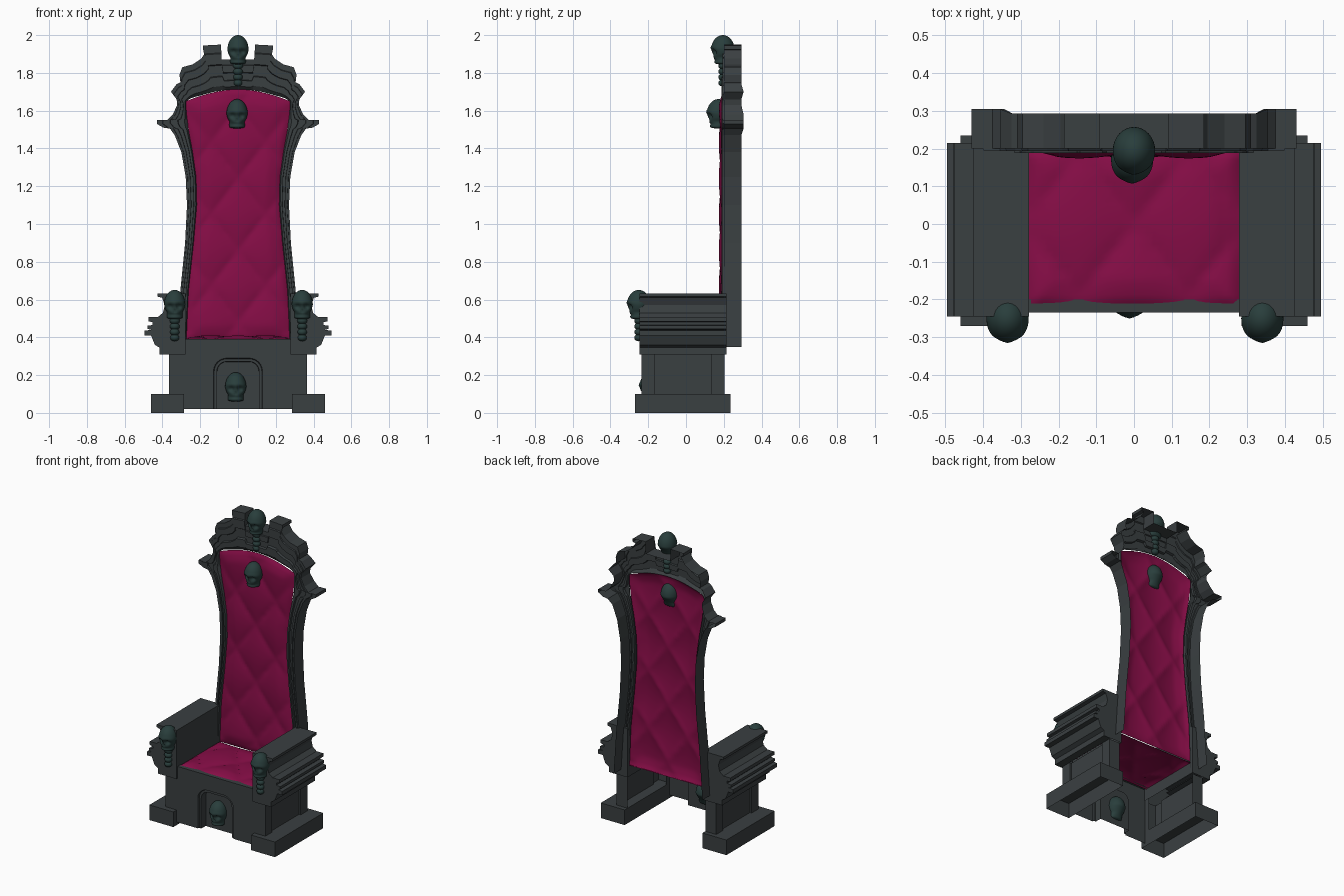
import bpy, bmesh, math
from mathutils import Matrix

if "Cube" in bpy.data.objects:
    bpy.data.objects.remove(bpy.data.objects["Cube"])


def material(name, rgb):
    m = bpy.data.materials.new(name)
    m.diffuse_color = (*rgb, 1)
    m.use_nodes = True
    m.node_tree.nodes["Principled BSDF"].inputs["Base Color"].default_value = m.diffuse_color
    return m


STONE = material("dark_stone", (0.042, 0.050, 0.053))
VELVET = material("crimson_velvet", (0.24, 0.004, 0.062))
BONE = material("dark_bone", (0.022, 0.048, 0.045))


def finish(name, bm, mat, smooth=False):
    bmesh.ops.recalc_face_normals(bm, faces=bm.faces)
    me = bpy.data.meshes.new(name)
    bm.to_mesh(me)
    bm.free()
    me.materials.append(mat)
    for p in me.polygons:
        p.use_smooth = smooth
    ob = bpy.data.objects.new(name, me)
    bpy.context.collection.objects.link(ob)
    return ob


def loft(name, rings, mat, smooth=False, cap_first=False, cap_last=False):
    """Quad strips between successive rows of points."""
    bm = bmesh.new()
    rows = [[bm.verts.new(p) for p in r] for r in rings]
    for a, b in zip(rows, rows[1:]):
        for i in range(len(a) - 1):
            bm.faces.new((a[i], a[i + 1], b[i + 1], b[i]))
    if cap_first:
        bm.faces.new(rows[0])
    if cap_last:
        bm.faces.new(rows[-1])
    bmesh.ops.remove_doubles(bm, verts=bm.verts, dist=1e-5)
    return finish(name, bm, mat, smooth)


# Back frame: outer x, outer z, inner x, inner z, from the foot to the crown
HALF = [(.325, .35, .275, .35), (.305, .65, .262, .65), (.28, .9, .235, .9),
        (.27, 1.1, .218, 1.1), (.277, 1.25, .222, 1.25), (.30, 1.38, .24, 1.38),
        (.335, 1.47, .255, 1.46), (.36, 1.505, .262, 1.50), (.395, 1.51, .264, 1.51),
        (.43, 1.53, .266, 1.535), (.43, 1.55, .268, 1.55), (.375, 1.55, .27, 1.56),
        (.345, 1.58, .272, 1.58), (.322, 1.63, .275, 1.615), (.325, 1.66, .275, 1.63),
        (.355, 1.70, .274, 1.64), (.325, 1.74, .27, 1.65), (.305, 1.75, .26, 1.66),
        (.31, 1.79, .245, 1.667), (.295, 1.83, .22, 1.675), (.24, 1.845, .19, 1.683),
        (.195, 1.875, .165, 1.69), (.165, 1.92, .145, 1.695), (.185, 1.925, .135, 1.698),
        (.185, 1.945, .125, 1.70), (.09, 1.95, .08, 1.707), (.09, 1.87, .065, 1.709),
        (0, 1.87, 0, 1.713)]
OUTLINE = HALF + [(-a, b, -c, d) for a, b, c, d in HALF[-2::-1]]
STEPS = [(0, .205), (.1, .188), (.3, .188), (.32, .203), (.55, .203),
         (.57, .194), (.8, .194), (.82, .2), (1, .2)]
rings = [[(ix + (ox - ix) * t, y, iz + (oz - iz) * t) for ox, oz, ix, iz in OUTLINE]
         for t, y in STEPS]
rings.append([(ox, .305 if abs(ox) > .34 else .293, oz) for ox, oz, _, _ in OUTLINE])
loft("back_frame", rings, STONE)


# Tufted cushions
def tuft(u, v, edge):
    a, b = u / .29 + v / .38, u / .29 - v / .38
    puff = abs(math.sin(math.pi * a) * math.sin(math.pi * b)) ** .5
    return min(1, max(0, edge) / .07) ** .5 * (.008 + .018 * puff)


def half_width(z):
    for (_, _, x0, z0), (_, _, x1, z1) in zip(HALF, HALF[1:]):
        if z0 <= z <= z1:
            return x0 + (x1 - x0) * (z - z0) / (z1 - z0)
    return .275


N = 32
rows = []
for j in range(85):
    row = []
    for i in range(N + 1):
        s = i / N * 2 - 1
        top = 1.713 - .063 * abs(s) ** 1.8
        z = .39 + (top - .39) * j / 84
        w = half_width(min(z, 1.62))
        x = s * w
        row.append((x, .2 - tuft(x, z - .1, min(w - abs(x), z - .39, top - z)), z))
    rows.append(row)
loft("back_cushion", rows, VELVET, True)

rows = []
for j in range(29):
    y = -.217 + .417 * j / 28
    rows.append([(x, y, .385 + tuft(x, y, min(.28 - abs(x), y + .217, .2 - y)))
                 for x in [.28 * (i / N * 2 - 1) for i in range(N + 1)]])
loft("seat_cushion", rows, VELVET, True)

# Arms, side walls and feet
ARM = [(.278, .31), (.278, .632), (.425, .632), (.425, .615), (.402, .61), (.388, .57),
       (.397, .53), (.425, .507), (.475, .507), (.475, .485), (.452, .48), (.452, .465),
       (.48, .462), (.48, .445), (.46, .44), (.495, .435), (.495, .41), (.46, .41),
       (.44, .36), (.415, .345), (.415, .31), (.365, .31)]
WALL = [(.285, -.235), (.365, -.235), (.365, -.165), (.352, -.165), (.352, .135),
        (.365, .135), (.365, .205), (.285, .205)]
for side, s in (("left", -1), ("right", 1)):
    loft(side + "_arm", [[(s * x, y, z) for x, z in ARM] for y in (-.245, .215)],
         STONE, cap_first=True, cap_last=True)
    loft(side + "_side_wall", [[(s * x, y, z) for x, y in WALL] for z in (.1, .31)], STONE)
    bm = bmesh.new()
    bmesh.ops.create_cube(bm, size=1, matrix=Matrix.Translation((s * .3725, -.0175, .05))
                          @ Matrix.Diagonal((.175, .505, .1, 1)))
    under = [f for f in bm.faces if f.calc_center_median().z < .01]
    bmesh.ops.delete(bm, geom=under, context='FACES_ONLY')
    finish(side + "_foot", bm, STONE)

# Front panel with an arched niche
dirs = [(-1, math.pi - k * math.pi / 12) for k in range(7)]
dirs += [(1, math.pi / 2 - k * math.pi / 12) for k in range(7)]


def panel_ring(y, inset=None):
    pts = []
    for s, a in dirs:
        c, d = math.cos(a), math.sin(a)
        if inset is None:
            m = max(abs(c), abs(d))
            pts.append((s * .06 + .225 * c / m, y, .22 + .17 * d / m))
        else:
            r = .07 - inset
            pts.append((s * .06 + r * c, y, .22 + r * d))
    return [(pts[0][0], y, .02)] + pts + [(pts[-1][0], y, .02)]


loft("front_panel", [panel_ring(-.2), panel_ring(-.235), panel_ring(-.235, 0),
                     panel_ring(-.225, .004), panel_ring(-.225, .018),
                     panel_ring(-.18, .02)], STONE, cap_last=True)


# Skull ornaments, some hanging on a short spine
def bump(d, sigma):
    return math.exp(-(d / sigma) ** 2)


def skull(name, loc, beads=0):
    bm = bmesh.new()
    bmesh.ops.create_uvsphere(bm, u_segments=32, v_segments=28, radius=1)
    for v in bm.verts:
        nx, ny, nz = v.co
        low = max(0, -nz)
        r = math.hypot(nx, ny)
        k = min((1 - .32 * low) / r, 1.8) if low > 0 and r > 1e-4 else 1
        x, y, z = .056 * nx * k, .062 * ny * k, .078 * nz
        if ny > 0:
            y *= 1 - .6 * low
        else:
            y += .024 * bump(math.hypot(abs(x) - .022, z + .010), .014)
            y += .014 * bump(math.hypot(x, (z + .034) * .8), .008)
            y += .007 * bump(z + .054, .005)
            y -= .005 * bump(z - .012, .007)
        x *= 1 - .14 * bump(z + .042, .012)
        v.co = (x, y, z)
    for i in range(beads):
        bmesh.ops.create_uvsphere(bm, u_segments=12, v_segments=8, radius=1,
                                  matrix=Matrix.Translation((0, 0, -.085 - .03 * i))
                                  @ Matrix.Diagonal((.027 - .001 * i, .024, .019, 1)))
    finish(name, bm, BONE, True).location = loc


skull("crown_skull", (0, .195, 1.922), 4)
skull("back_skull", (-.005, .172, 1.583))
skull("niche_skull", (-.012, -.185, .137))
skull("left_arm_skull", (-.335, -.25, .573), 4)
skull("right_arm_skull", (.34, -.25, .573), 4)
